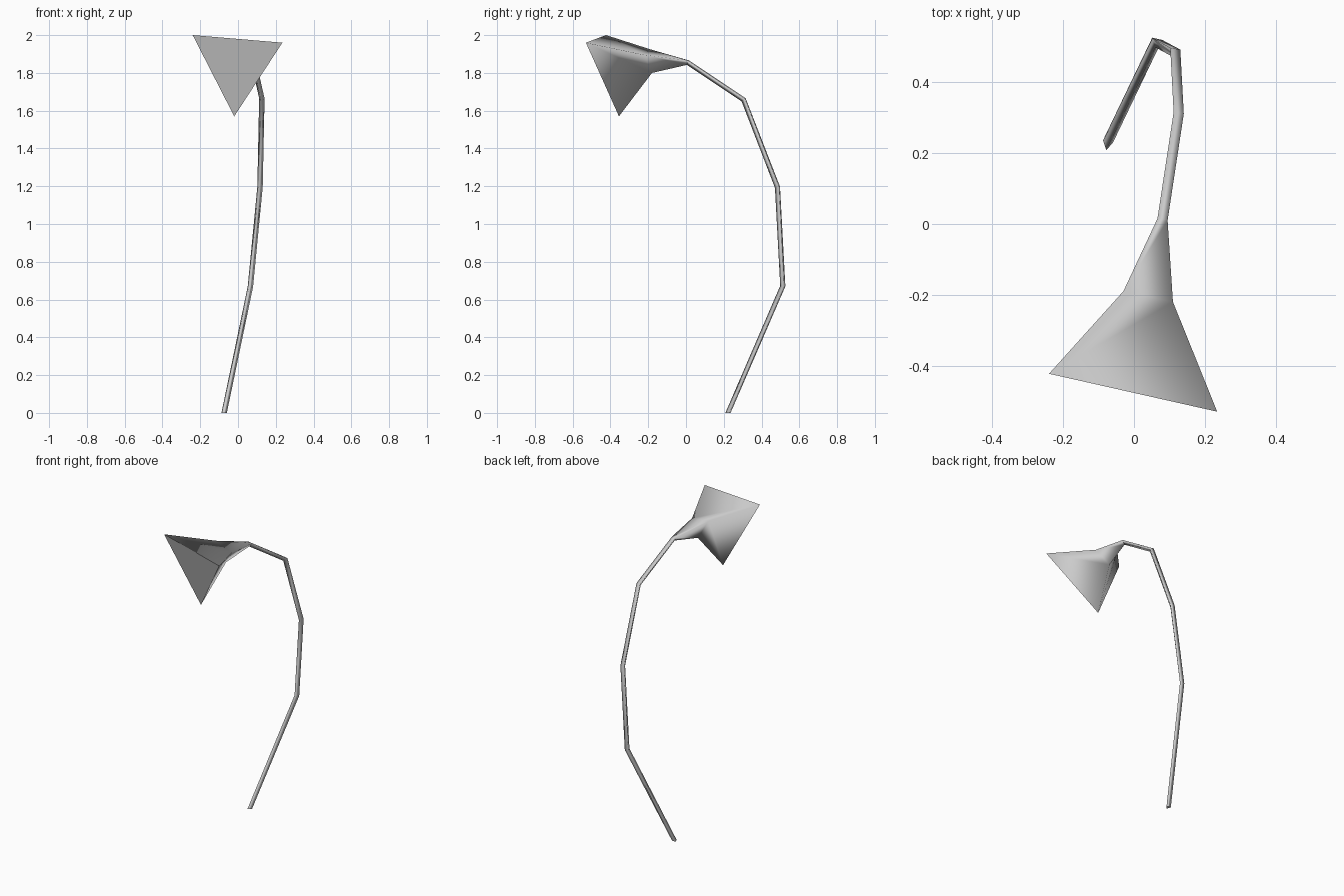
import bpy, math
from mathutils import Vector

if "Cube" in bpy.data.objects:
    bpy.data.objects.remove(bpy.data.objects["Cube"])


def loft(name, rings, cap_start=False, cap_end=False):
    """Skin a list of closed three-point rings; smooth sides, flat caps."""
    n = 3
    verts = [p for ring in rings for p in ring]
    faces = []
    for k in range(len(rings) - 1):
        a, b = k * n, (k + 1) * n
        for i in range(n):
            j = (i + 1) % n
            faces.append((a + i, a + j, b + j, b + i))
    sides = len(faces)
    if cap_start:
        faces.append((2, 1, 0))
    if cap_end:
        last = (len(rings) - 1) * n
        faces.append((last, last + 1, last + 2))
    mesh = bpy.data.meshes.new(name)
    mesh.from_pydata(verts, [], faces)
    for p in mesh.polygons:
        p.use_smooth = p.index < sides
    obj = bpy.data.objects.new(name, mesh)
    bpy.context.collection.objects.link(obj)
    return obj


def stem_ring(center, tangent, radius=0.0168):
    """Triangle across the stem with one corner on the inside of the bend."""
    t = tangent.normalized()
    side = Vector((1, -0.2, 0))
    side = (side - t * side.dot(t)).normalized()
    out = t.cross(side)
    half = side * radius * math.cos(math.radians(30))
    return [center - out * radius,
            center + half + out * radius / 2,
            center - half + out * radius / 2]


# Curved stem, from the ground to the neck of the blossom
path = [Vector(p) for p in ((-0.075, 0.225, 0), (0.064, 0.515, 0.67),
                            (0.115, 0.487, 1.195), (0.125, 0.307, 1.66),
                            (0.08, 0.01, 1.858), (0.04, -0.2, 1.88))]
rings = [stem_ring(path[0], Vector((0, 0, 1)))]
for prev, cur, nxt in zip(path, path[1:], path[2:]):
    rings.append(stem_ring(cur, (cur - prev).normalized() + (nxt - cur).normalized()))
loft("stem", rings, cap_start=True)

# Three-sided bell blossom: neck, throat, flared mouth with a flat face
throat = [(0.04, -0.18, 1.80), (0.11, -0.22, 1.895), (-0.03, -0.19, 1.925)]
mouth = [(-0.02, -0.355, 1.57), (0.235, -0.53, 1.96), (-0.24, -0.423, 2.0)]
loft("blossom", [rings[-1], throat, mouth], cap_end=True)
